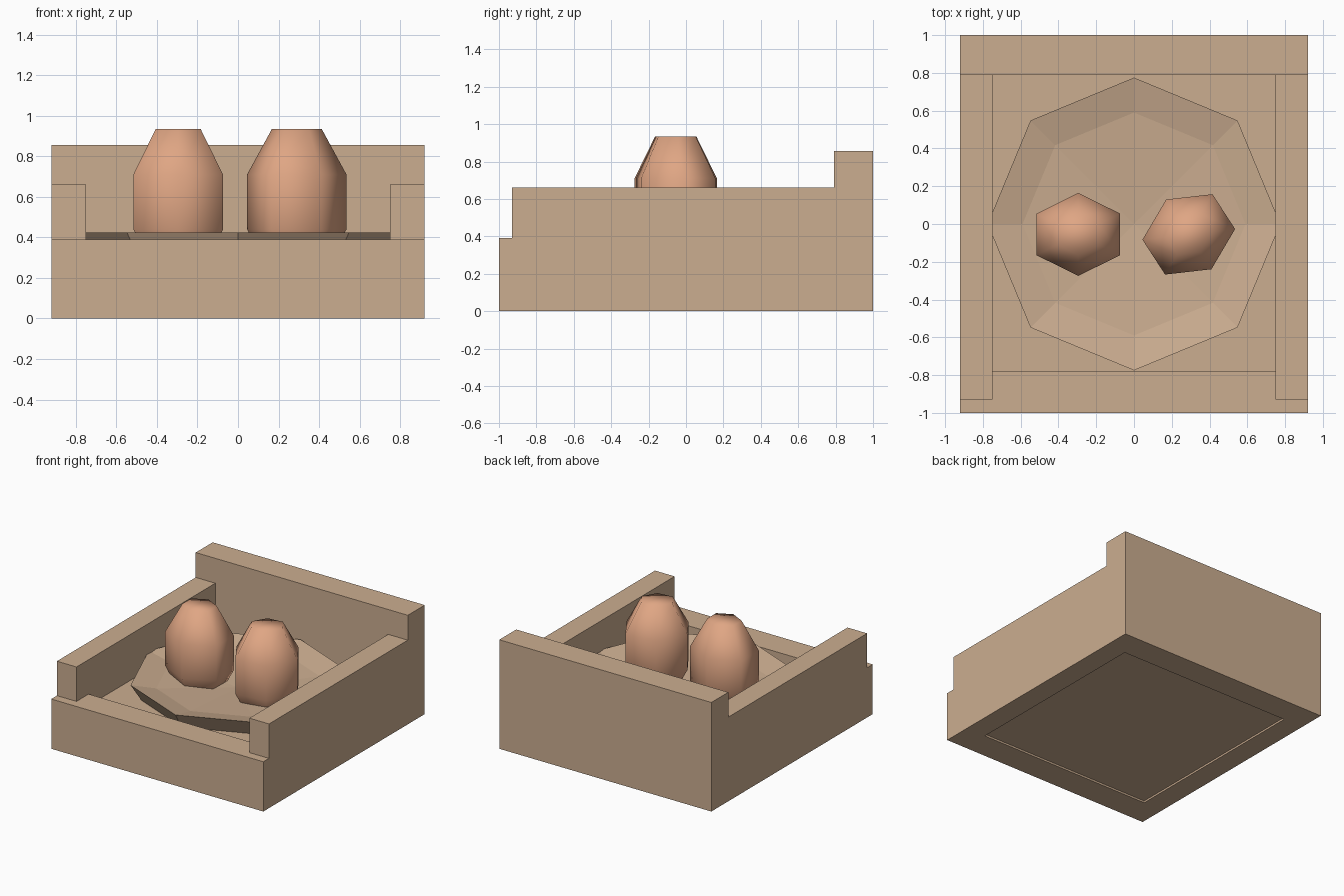
import bpy, bmesh
from math import sin, cos, pi, radians

cube = bpy.data.objects.get("Cube")
if cube:
    bpy.data.objects.remove(cube, do_unlink=True)


def material(name, rgb):
    m = bpy.data.materials.new(name)
    m.use_nodes = True
    m.diffuse_color = (*rgb, 1)
    m.node_tree.nodes["Principled BSDF"].inputs["Base Color"].default_value = (*rgb, 1)
    return m


wood = material("tan_wood", (0.60, 0.42, 0.28))
shell = material("egg_shell", (0.74, 0.38, 0.23))


def finish(name, bm, mat, smooth=False):
    bmesh.ops.recalc_face_normals(bm, faces=bm.faces)
    mesh = bpy.data.meshes.new(name)
    bm.to_mesh(mesh)
    bm.free()
    mesh.materials.append(mat)
    for p in mesh.polygons:
        p.use_smooth = smooth
    obj = bpy.data.objects.new(name, mesh)
    bpy.context.collection.objects.link(obj)
    return obj


def slab(name, x0, x1, profile):
    """Extrude a side profile of (y, z) points from x0 to x1."""
    bm = bmesh.new()
    face = bm.faces.new([bm.verts.new((x0, y, z)) for y, z in profile])
    ext = bmesh.ops.extrude_face_region(bm, geom=[face])
    moved = [v for v in ext["geom"] if isinstance(v, bmesh.types.BMVert)]
    bmesh.ops.translate(bm, verts=moved, vec=(x1 - x0, 0, 0))
    return finish(name, bm, wood)


def box(name, x0, x1, y0, y1, z0, z1):
    return slab(name, x0, x1, [(y0, z0), (y1, z0), (y1, z1), (y0, z1)])


def lathe(name, profile, sides, mat, smooth, start=0.0):
    """Stack rings of (radius, z), closing each end with a cap or a point."""
    bm = bmesh.new()
    rings = []
    for r, z in profile:
        count = sides if r else 1
        angles = [start + 2 * pi * i / sides for i in range(count)]
        rings.append([bm.verts.new((r * cos(a), r * sin(a), z)) for a in angles])
    for low, high in zip(rings, rings[1:]):
        for i in range(sides):
            j = (i + 1) % sides
            if len(high) == 1:
                bm.faces.new((low[i], low[j], high[0]))
            else:
                bm.faces.new((low[i], low[j], high[j], high[i]))
    for end in (rings[0], rings[-1]):
        if len(end) > 1:
            bm.faces.new(end)
    return finish(name, bm, mat, smooth)


# Box: tall back, low front board, notched side walls, raised floor
OUT, IN, FRONT, BACK = 0.92, 0.75, -0.78, 0.79
box("back_wall", -OUT, OUT, BACK, 1, 0, 0.855)
box("front_board", -OUT, OUT, -1, FRONT, 0, 0.39)
side = [(FRONT, 0), (BACK, 0), (BACK, 0.66), (-0.93, 0.66), (-0.93, 0.39), (FRONT, 0.39)]
slab("left_wall", IN, OUT, side)
slab("right_wall", -OUT, -IN, side)
box("floor", -IN, IN, FRONT, BACK, 0.015, 0.3)

# Octagonal nest: steep outside, shallow dish inside
lathe("nest", [(0.69, 0.29), (0.775, 0.425), (0.59, 0.385), (0, 0.345)], 8, wood, False)

# Eggs: six-sided, smooth, blunt at the top
egg_profile = [(0.11, 0.21), (0.22, 0.44), (0.22, 0.71), (0.11, 0.935)]
for name, x, turn in (("right_egg", -0.295, 0), ("left_egg", 0.29, 33)):
    egg = lathe(name, egg_profile, 6, shell, True, pi / 6)
    egg.scale.x = 1.16
    egg.location = (x, -0.055, 0)
    egg.rotation_euler.z = radians(turn)
